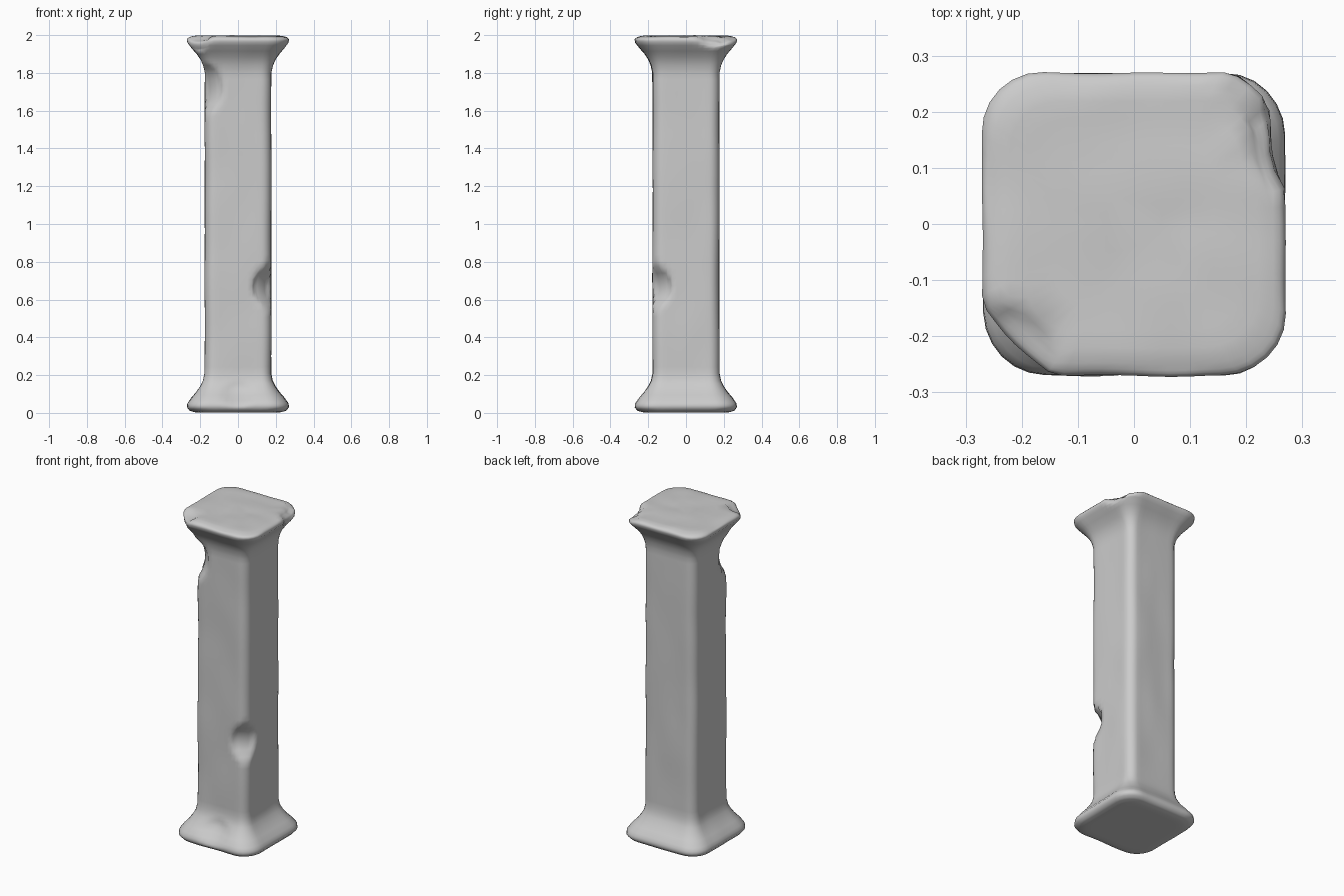
import bpy, bmesh
from math import cos, sin, pi
from mathutils import Vector, noise

if "Cube" in bpy.data.objects:
    bpy.data.objects.remove(bpy.data.objects["Cube"])

# Silhouette: height, half width, corner radius
PROFILE = [(0.005, 0.235, 0.10), (0.012, 0.257, 0.11), (0.03, 0.270, 0.11),
           (0.05, 0.268, 0.11), (0.08, 0.247, 0.10), (0.11, 0.221, 0.085),
           (0.14, 0.200, 0.07), (0.17, 0.185, 0.06), (0.21, 0.177, 0.055),
           (1.80, 0.177, 0.055), (1.84, 0.186, 0.06), (1.87, 0.199, 0.07),
           (1.90, 0.219, 0.085), (1.93, 0.245, 0.10), (1.96, 0.268, 0.11),
           (1.978, 0.271, 0.11), (1.99, 0.260, 0.11), (1.996, 0.238, 0.10)]

# Worn chips: centre, radii, inward push
CHIPS = [((-0.17, -0.17, 1.72), (0.09, 0.09, 0.13), (0.03, 0.03, 0)),
         ((0.17, -0.17, 0.67), (0.09, 0.09, 0.11), (-0.04, 0.04, 0)),
         ((-0.23, -0.23, 1.98), (0.09, 0.09, 0.07), (0.025, 0.025, -0.02)),
         ((0.27, 0.15, 1.985), (0.07, 0.09, 0.05), (-0.03, 0, -0.02)),
         ((0.23, 0.23, 1.985), (0.07, 0.07, 0.04), (-0.01, -0.01, -0.015)),
         ((0.0, -0.24, 0.10), (0.09, 0.09, 0.08), (0, 0.018, 0))]


def rounded_square(half, radius, per_side=10, per_corner=6):
    """Points around a square with rounded corners."""
    pts, c = [], half - radius
    for q in range(4):
        a0 = q * pi / 2
        arc = [(c + radius * cos(t * pi / 2 / per_corner),
                c + radius * sin(t * pi / 2 / per_corner)) for t in range(per_corner + 1)]
        side = [(c - 2 * c * i / per_side, half) for i in range(1, per_side)]
        for x, y in arc + side:
            pts.append((x * cos(a0) - y * sin(a0), x * sin(a0) + y * cos(a0)))
    return pts


def wear(p):
    """Uneven stone surface plus local chips."""
    w = noise.noise(Vector((p.x * 7, p.y * 7, p.z * 3.5)))
    out = Vector((p.x, p.y, 0))
    d = out.normalized() * (0.004 * w - 0.001) if out.length > 0.15 else Vector()
    if p.z > 1.985:
        d.z += 0.006 * noise.noise(p * 8) - 0.002
    for centre, r, push in CHIPS:
        k = sum(((p[i] - centre[i]) / r[i]) ** 2 for i in range(3))
        if k < 1:
            d += Vector(push) * (1 - k) ** 0.8
    return p + d


# Pillar: loft of rounded squares, with concentric end caps
rings = []
for s in (0.2, 0.4, 0.6, 0.8, 0.93):
    rings.append((0.002, 0.235 * s, 0.10 * s))
for a, b in zip(PROFILE, PROFILE[1:]):
    n = 48 if b[0] - a[0] > 1 else 2
    rings += [tuple(a[k] + (b[k] - a[k]) * i / n for k in range(3)) for i in range(n)]
rings.append(PROFILE[-1])
for s in (0.93, 0.8, 0.6, 0.4, 0.2):
    rings.append((1.998, 0.238 * s, 0.10 * s))

bm = bmesh.new()
loops = [[bm.verts.new((x, y, z)) for x, y in rounded_square(h, r)] for z, h, r in rings]
for lo, hi in zip(loops, loops[1:]):
    for i in range(len(lo)):
        j = (i + 1) % len(lo)
        bm.faces.new((lo[i], lo[j], hi[j], hi[i]))
bm.faces.new(loops[0][::-1])
bm.faces.new(loops[-1])
for v in bm.verts:
    v.co = wear(v.co.copy())
    v.co.z = min(2.0, max(0.0, v.co.z))
bmesh.ops.recalc_face_normals(bm, faces=bm.faces)
for f in bm.faces:
    f.smooth = True
mesh = bpy.data.meshes.new("stone_pillar")
bm.to_mesh(mesh)
bm.free()
pillar = bpy.data.objects.new("stone_pillar", mesh)
bpy.context.collection.objects.link(pillar)
